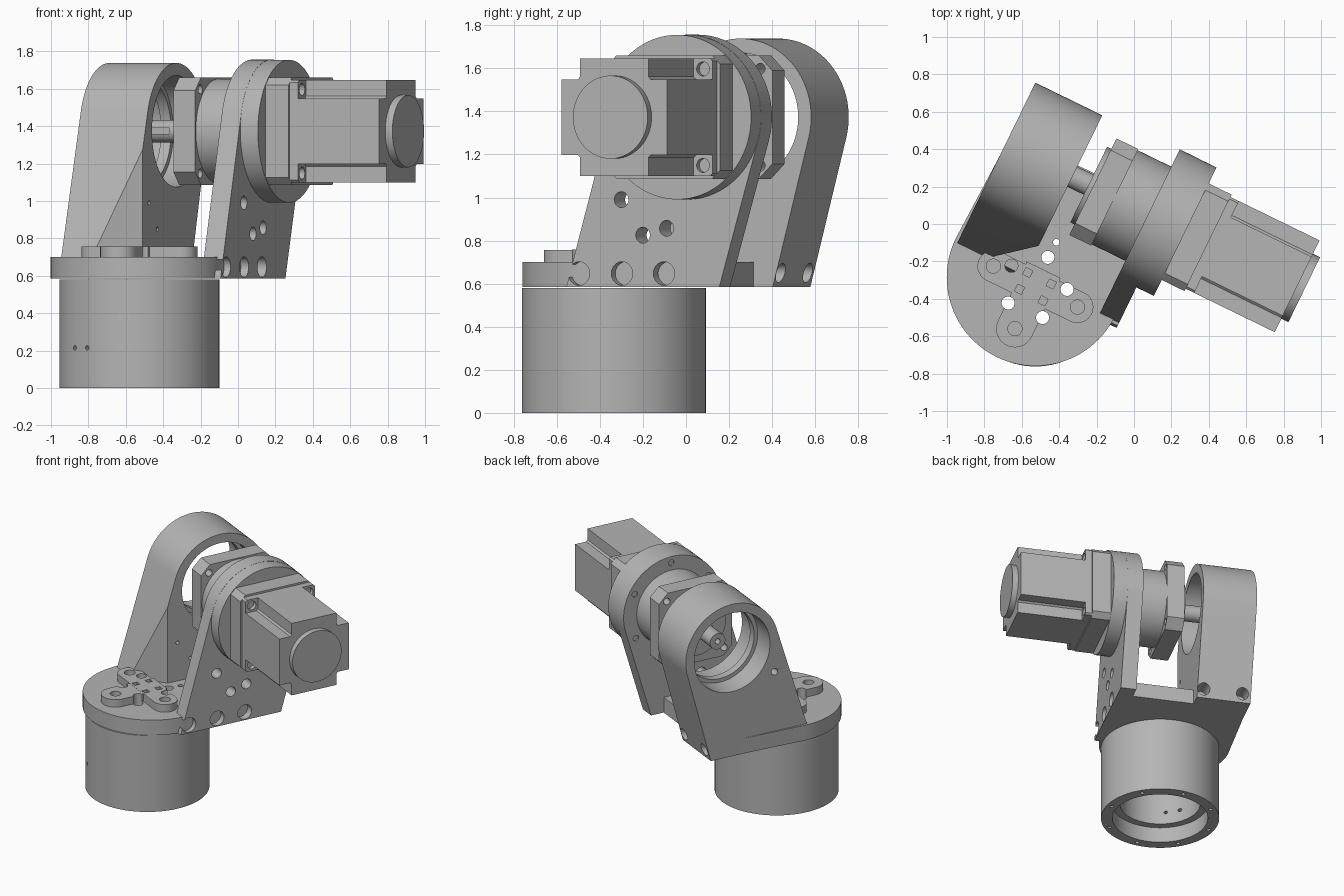
import bpy, bmesh, math
from mathutils import Matrix, Vector, geometry

if "Cube" in bpy.data.objects:
    bpy.data.objects.remove(bpy.data.objects["Cube"], do_unlink=True)

grey = bpy.data.materials.new("machined_grey")
grey.use_nodes = True
grey.diffuse_color = (0.46, 0.46, 0.46, 1)
grey.node_tree.nodes["Principled BSDF"].inputs["Base Color"].default_value = (0.46, 0.46, 0.46, 1)

# Parts are laid out with u along the motor shaft, v across it, then turned
TURN = Matrix.Rotation(math.radians(-26), 4, "Z")
AV, AZ = 0.083, 1.373          # motor axis
BU, BV = -0.327, -0.532        # base axis
FLOOR = 0.585                  # underside of the turntable


def circle(a, b, r, n=64):
    return [(a + r * math.cos(math.tau * i / n), b + r * math.sin(math.tau * i / n)) for i in range(n)]


def square(a, b, h, chamfer=0.0):
    c = h - chamfer
    pts = [(h, -c), (h, c), (c, h), (-c, h), (-h, c), (-h, -c), (-c, -h), (c, -h)]
    if not chamfer:
        pts = [(h, -h), (h, h), (-h, h), (-h, -h)]
    return [(a + x, b + y) for x, y in pts]


def hull(pts):
    return [pts[i] for i in geometry.convex_hull_2d([Vector(p) for p in pts])]


def prism(name, pts, axis, lo, hi):
    """Extrude a closed outline along the u, v or z axis."""
    place = {"u": lambda a, b, c: (c, a, b),
             "v": lambda a, b, c: (a, c, b),
             "z": lambda a, b, c: (a, b, c)}[axis]
    bm = bmesh.new()
    rings = [[bm.verts.new(TURN @ Vector(place(a, b, c))) for a, b in pts] for c in (lo, hi)]
    n = len(pts)
    for ring in rings:
        bm.faces.new(ring)
    for i in range(n):
        j = (i + 1) % n
        bm.faces.new((rings[0][i], rings[0][j], rings[1][j], rings[1][i]))
    bmesh.ops.recalc_face_normals(bm, faces=bm.faces)
    mesh = bpy.data.meshes.new(name)
    bm.to_mesh(mesh)
    bm.free()
    mesh.materials.append(grey)
    ob = bpy.data.objects.new(name, mesh)
    bpy.context.scene.collection.objects.link(ob)
    return ob


def cut(ob, pts, axis, lo, hi):
    """Subtract an extruded outline and discard the cutter."""
    tool = prism("cutter", pts, axis, lo, hi)
    tool.hide_render = True
    mod = ob.modifiers.new("cut", "BOOLEAN")
    mod.operation, mod.solver, mod.object = "DIFFERENCE", "EXACT", tool
    bpy.context.view_layer.update()
    result = bpy.data.meshes.new_from_object(ob.evaluated_get(bpy.context.evaluated_depsgraph_get()))
    ob.modifiers.clear()
    ob.data = result
    bpy.data.objects.remove(tool, do_unlink=True)


def drill(ob, a, b, r, axis, lo, hi):
    cut(ob, circle(a, b, r, 20), axis, lo, hi)


def around(a, b, r, n, start=0.0):
    return [(a + r * math.cos(start + math.tau * i / n), b + r * math.sin(start + math.tau * i / n)) for i in range(n)]


# Hollow round base with an inner ledge and rim holes
base = prism("base_tube", circle(BU, BV, 0.427, 96), "z", 0, FLOOR - 0.004)
cut(base, circle(BU, BV, 0.345, 96), "z", -0.1, 0.12)
cut(base, circle(BU, BV, 0.29, 96), "z", 0.1, 1)
for p in around(BU, BV, 0.387, 8, 0.2):
    drill(base, *p, 0.014, "z", -0.1, 0.06)
for du in (-0.2, -0.11):
    drill(base, BU + du, 0.215, 0.012, "v", -1.2, BV)

# Turntable plate: half disc running back between the brackets
PU, PV, PR = -0.349, -0.487, 0.474
outline = [(PU - PR * math.cos(math.pi * i / 48), PV - PR * math.sin(math.pi * i / 48)) for i in range(49)]
plate = prism("turntable_plate", outline + [(0.1, 0.15), (-0.8, 0.15)], "z", FLOOR, 0.7)

# Three-armed pad with rounded ends
ends = [(BU - 0.25, BV), (BU + 0.25, BV), (BU, BV - 0.25)]
pad_parts = [prism("pad_bar", hull(circle(*ends[0], 0.085, 40) + circle(*ends[1], 0.085, 40)), "z", 0.69, 0.758),
             prism("pad_stem", hull(circle(*ends[2], 0.1, 40) + square(BU, BV, 0.1)), "z", 0.69, 0.757)]
for part in pad_parts + [plate]:
    for p in around(BU, BV, 0.17, 5, math.radians(21)):
        drill(part, *p, 0.035, "z", 0.5, 0.9)
for part in pad_parts:
    for p in ends:
        drill(part, *p, 0.038, "z", 0.715, 0.9)
    for su in (-1, 1):
        for sv in (-1, 1):
            cut(part, square(BU + su * 0.07, BV + sv * 0.05, 0.02), "z", 0.72, 0.9)
drill(plate, -0.33, -0.27, 0.018, "z", 0.5, 0.9)

# Rear bracket: thick slanted arm with a stepped bearing bore
foot = [(-0.54, FLOOR), (0.25, FLOOR)]
rear = prism("rear_bracket", hull(circle(AV, AZ, 0.365, 96) + foot), "u", -0.805, -0.407)
cut(rear, circle(AV, AZ, 0.298, 96), "u", -0.9, -0.63)
cut(rear, circle(AV, AZ, 0.27, 96), "u", -0.7, -0.5)
cut(rear, circle(AV, AZ, 0.298, 96), "u", -0.57, -0.3)
cut(rear, [(-0.905, -0.735), (-0.17, -0.735), (-0.17, -0.135)], "z", 0.7, 2)
for u in (-0.742, -0.454):
    drill(rear, u, 0.65, 0.045, "v", 0.15, 0.5)
drill(rear, -0.25, 1.15, 0.025, "u", -0.9, -0.72)
for v, z in ((-0.25, 0.99), (-0.15, 0.85)):
    drill(rear, v, z, 0.012, "u", -0.46, -0.3)

# Front bracket: thinner arm carrying the gearbox ring
front = prism("front_bracket", hull(circle(AV, AZ, 0.383, 96) + foot), "u", 0.045, 0.16)
for v, z in ((-0.256, 0.99), (-0.145, 0.825), (-0.022, 0.857)):
    drill(front, v, z, 0.037, "u", 0, 0.3)
for v in (-0.475, -0.253, -0.036):
    drill(front, v, 0.647, 0.055, "u", 0.09, 0.3)
    drill(front, v, 0.647, 0.03, "u", 0.06, 0.2)
for p in around(AV, AZ, 0.335, 6, 0.5):
    drill(front, *p, 0.022, "u", 0, 0.1)
prism("gearbox_ring", circle(AV, AZ, 0.382, 96), "u", 0.055, 0.264)

# Gearbox, output flange and shaft
prism("gearbox_body", circle(AV, AZ, 0.28, 96), "u", -0.16, 0.06)
flange = prism("output_flange", square(AV, AZ, 0.287, 0.07), "u", -0.285, -0.155)
for p in square(AV, AZ, 0.225):
    drill(flange, *p, 0.025, "u", -0.4, 0)
prism("flange_boss", circle(AV, AZ, 0.225, 64), "u", -0.31, -0.28)
shaft = prism("output_shaft", circle(AV, AZ, 0.06, 40), "u", -0.6, -0.3)
drill(shaft, AV, AZ, 0.02, "u", -0.7, -0.55)
cut(shaft, [(-0.56, AZ - 0.016), (-0.42, AZ - 0.016), (-0.42, AZ + 0.016), (-0.56, AZ + 0.016)], "v", AV - 0.1, AV - 0.035)

# Motor with notched corners and round rear cap
prism("motor_adapter", square(AV, AZ, 0.287, 0.04), "u", 0.25, 0.4)
mount = prism("motor_flange", square(AV, AZ, 0.273, 0.012), "u", 0.395, 0.45)
for p in square(AV, AZ, 0.224):
    drill(mount, *p, 0.033, "u", 0.42, 0.6)
motor = prism("motor_body", square(AV, AZ, 0.273), "u", 0.44, 0.93)
for p in square(AV, AZ, 0.273):
    cut(motor, square(*p, 0.097, 0.012), "u", 0.4, 1)
prism("motor_cap", circle(AV, AZ, 0.193, 64), "u", 0.92, 0.972)

# Smooth round walls, keep edges crisp
bpy.ops.object.select_all(action="DESELECT")
for ob in bpy.context.scene.objects:
    if ob.type == "MESH":
        ob.select_set(True)
        bpy.context.view_layer.objects.active = ob
bpy.ops.object.shade_smooth_by_angle(angle=math.radians(30))
